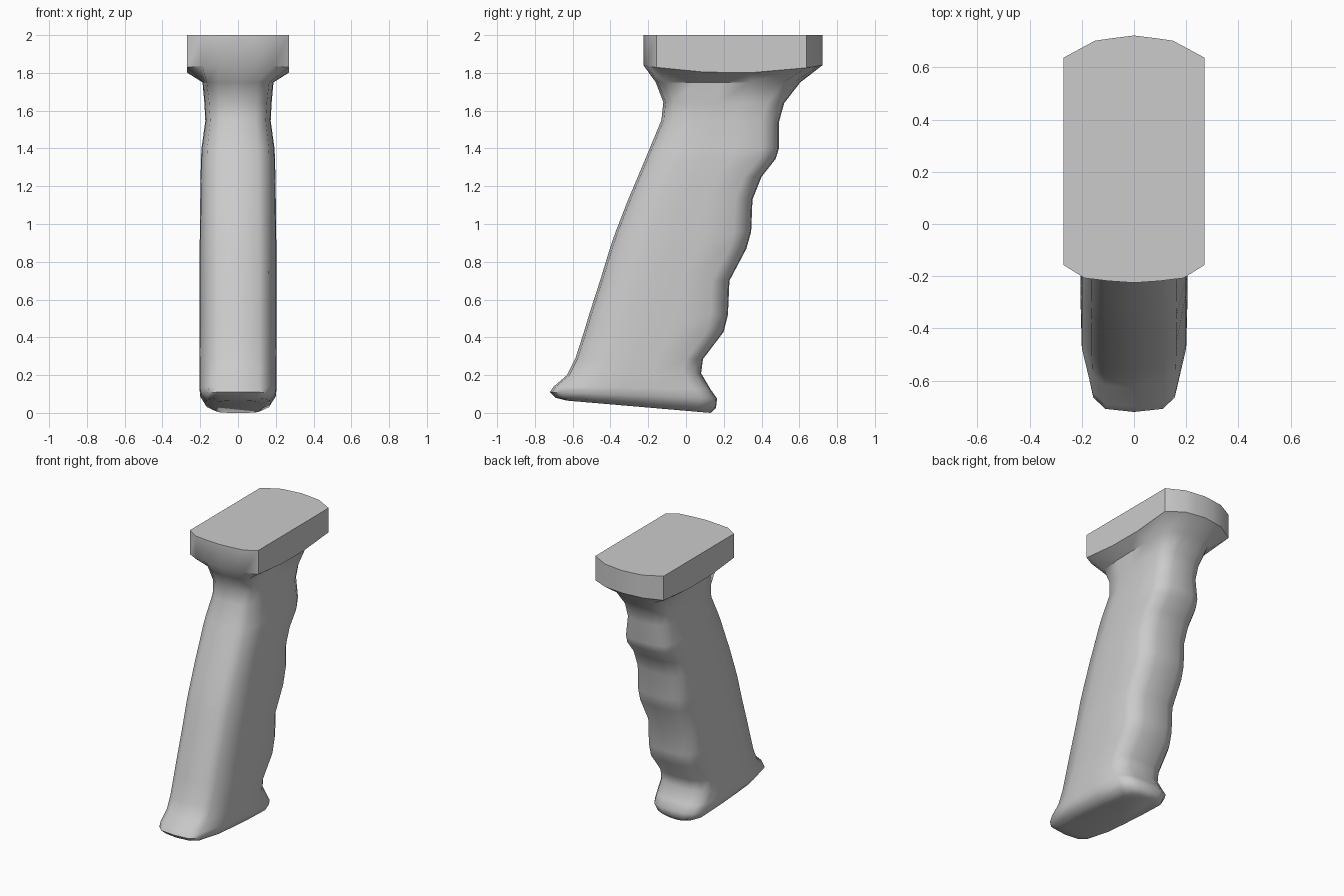
import bpy
import bmesh
import math

cube = bpy.data.objects.get("Cube")
if cube:
    bpy.data.objects.remove(cube)

grey = bpy.data.materials.new("matte grey")
grey.use_nodes = True
colour = (0.6, 0.6, 0.6, 1)
grey.diffuse_color = colour
grey.node_tree.nodes["Principled BSDF"].inputs["Base Color"].default_value = colour


def half_section(front, back, width, taper):
    """Right half of a rounded grip outline, front to back, as (x, y)."""
    depth = back - front
    return [(0, front),
            (0.55 * width, front + 0.012),
            (taper * width, front + 0.055),
            (0.98 * width, front + 0.27 * depth),
            (width, front + 0.45 * depth),
            (width, front + 0.65 * depth),
            (0.96 * width, back - 0.09),
            (0.78 * width, back - 0.03),
            (0.45 * width, back - 0.005),
            (0, back)]


def plate_section():
    """Right half of the mounting plate outline."""
    return [(0, -0.225), (0.1, -0.218), (0.19, -0.207), (0.27, -0.157),
            (0.27, 0.1), (0.27, 0.35), (0.27, 0.637), (0.15, 0.702),
            (0.08, 0.712), (0, 0.722)]


def add_ring(bm, half, front_z, back_z, sag=0):
    """Mirror a half outline and tilt it between its front and back heights."""
    outline = half + [(-x, y) for x, y in half[-2:0:-1]]
    front, back = half[0][1], half[-1][1]
    ring = []
    for x, y in outline:
        t = (y - front) / (back - front)
        z = front_z + t * (back_z - front_z) - sag * 4 * t * (1 - t)
        ring.append(bm.verts.new((x, y, z)))
    return ring


# Grip stations: front y, front z, back y, back z, half width, front taper
stations = [
    (-0.63, 0.065, 0.13, 0.0, 0.12, 0.8),
    (-0.69, 0.08, 0.158, 0.025, 0.172, 0.8),
    (-0.72, 0.11, 0.165, 0.075, 0.2, 0.78),
    (-0.70, 0.14, 0.13, 0.125, 0.204, 0.78),
    (-0.63, 0.2, 0.08, 0.21, 0.204, 0.78),
    (-0.585, 0.29, 0.09, 0.285, 0.204, 0.79),
    (-0.54, 0.43, 0.2, 0.43, 0.203, 0.8),
    (-0.51, 0.53, 0.222, 0.52, 0.203, 0.8),
    (-0.455, 0.7, 0.23, 0.7, 0.203, 0.8),
    (-0.40, 0.88, 0.32, 0.87, 0.203, 0.81),
    (-0.372, 0.96, 0.345, 0.96, 0.202, 0.81),
    (-0.31, 1.12, 0.352, 1.13, 0.2, 0.82),
    (-0.255, 1.25, 0.40, 1.25, 0.198, 0.83),
    (-0.215, 1.345, 0.475, 1.345, 0.196, 0.84),
    (-0.19, 1.405, 0.492, 1.4, 0.193, 0.84),
    (-0.13, 1.55, 0.492, 1.54, 0.173, 0.85),
    (-0.12, 1.645, 0.52, 1.64, 0.178, 0.86),
    (-0.16, 1.75, 0.605, 1.75, 0.188, 0.88),
]

# One continuous lofted shell: grip, flared neck and plate
bm = bmesh.new()
rings = [add_ring(bm, half_section(fy, by, w, taper), fz, bz)
         for fy, fz, by, bz, w, taper in stations]
rings.append(add_ring(bm, plate_section(), 1.84, 1.84, 0.04))
rings.append(add_ring(bm, plate_section(), 2, 2))
for low, high in zip(rings, rings[1:]):
    for i in range(len(low)):
        j = (i + 1) % len(low)
        bm.faces.new((low[i], low[j], high[j], high[i]))
bm.faces.new(rings[0][::-1])
bm.faces.new(rings[-1])
bmesh.ops.recalc_face_normals(bm, faces=bm.faces)

mesh = bpy.data.meshes.new("pistol_grip")
bm.to_mesh(mesh)
bm.free()
mesh.materials.append(grey)
grip = bpy.data.objects.new("pistol_grip", mesh)
bpy.context.collection.objects.link(grip)
bpy.context.view_layer.objects.active = grip
grip.select_set(True)
bpy.ops.object.shade_smooth_by_angle(angle=math.radians(50))
